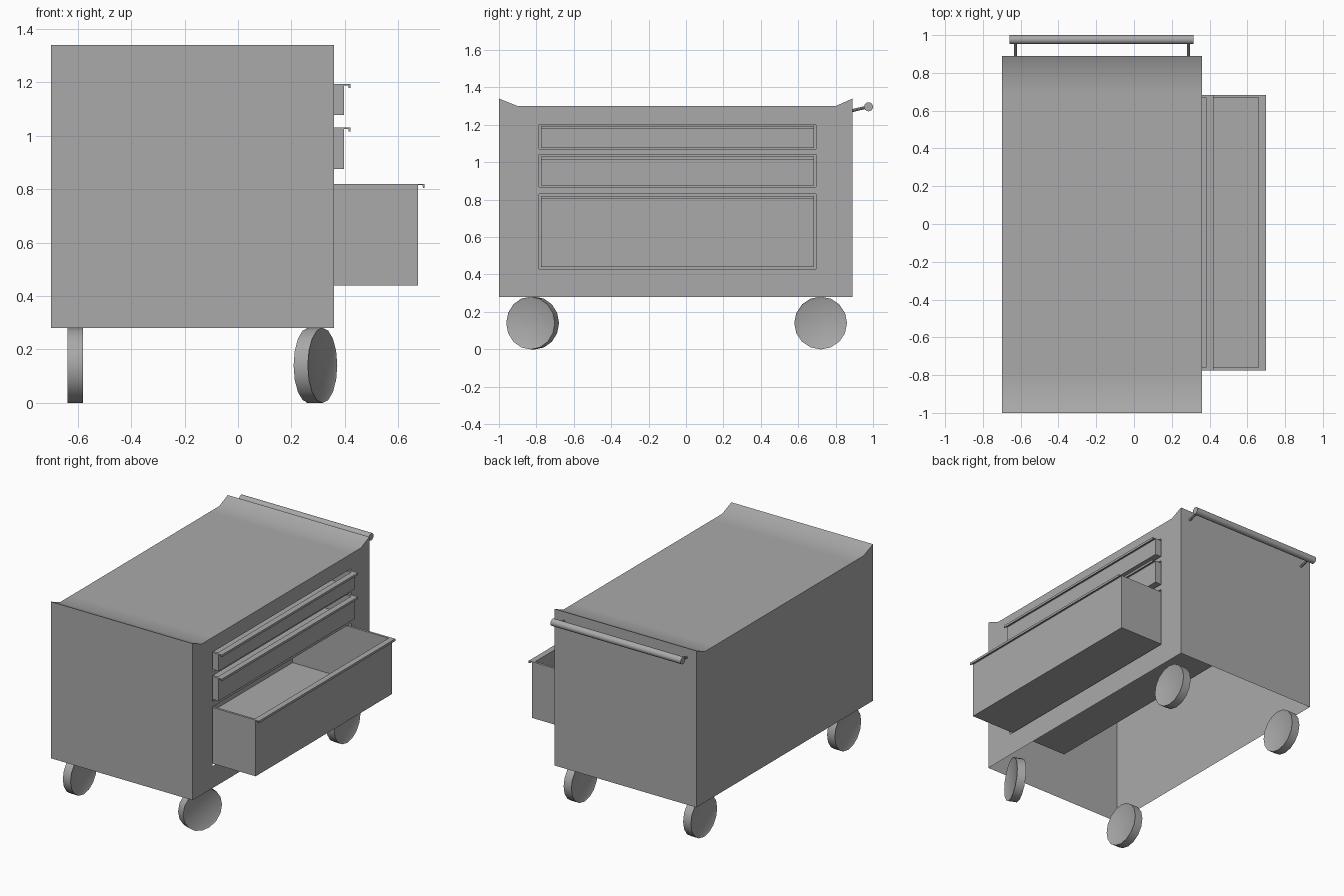
import bpy
import bmesh
import math
from mathutils import Matrix, Vector

cube = bpy.data.objects.get("Cube")
if cube:
    bpy.data.objects.remove(cube, do_unlink=True)

grey = bpy.data.materials.new("plain_grey")
grey.use_nodes = True
grey.diffuse_color = (0.4, 0.4, 0.4, 1)
grey.node_tree.nodes["Principled BSDF"].inputs["Base Color"].default_value = (0.4, 0.4, 0.4, 1)


def finish(name, bm, smooth=False):
    mesh = bpy.data.meshes.new(name)
    bm.to_mesh(mesh)
    bm.free()
    mesh.materials.append(grey)
    obj = bpy.data.objects.new(name, mesh)
    bpy.context.collection.objects.link(obj)
    if smooth:
        bpy.ops.object.select_all(action='DESELECT')
        obj.select_set(True)
        bpy.context.view_layer.objects.active = obj
        bpy.ops.object.shade_smooth_by_angle(angle=math.radians(35))
    return obj


def add_face(bm, points, outward):
    face = bm.faces.new([bm.verts.new(p) for p in points])
    face.normal_update()
    if face.normal.dot(Vector(outward)) < 0:
        face.normal_flip()


def rod(name, start, end, radius, sides):
    start, end = Vector(start), Vector(end)
    axis = end - start
    bm = bmesh.new()
    turn = axis.to_track_quat('Z', 'Y').to_matrix().to_4x4()
    bmesh.ops.create_cone(bm, cap_ends=True, segments=sides, radius1=radius, radius2=radius,
                          depth=axis.length, matrix=Matrix.Translation((start + end) / 2) @ turn)
    return finish(name, bm, True)


# Cabinet shell: open underneath, raised top lips, drawer openings in the left side
X0, X1, BASE, TOP, RAISED = -0.70, 0.36, 0.28, 1.30, 1.34
ys = [-1.0, -0.9, -0.786, 0.695, 0.8, 0.89]
zs = [BASE, 0.43, 0.83, 0.867, 1.04, 1.07, 1.20, TOP]


def rise(y, z):
    return RAISED if z == TOP and y in (ys[0], ys[-1]) else z


bm = bmesh.new()
for i, (ya, yb) in enumerate(zip(ys, ys[1:])):
    for j, (za, zb) in enumerate(zip(zs, zs[1:])):
        if i == 2 and j in (1, 3, 5):
            continue
        corners = [(ya, za), (yb, za), (yb, zb), (ya, zb)]
        add_face(bm, [(X1, y, rise(y, z)) for y, z in corners], (1, 0, 0))
    add_face(bm, [(X0, y, rise(y, z)) for y, z in ((ya, BASE), (yb, BASE), (yb, TOP), (ya, TOP))], (-1, 0, 0))
    add_face(bm, [(x, y, rise(y, TOP)) for x, y in ((X0, ya), (X1, ya), (X1, yb), (X0, yb))], (0, 0, 1))
for y, way in ((ys[0], -1), (ys[-1], 1)):
    add_face(bm, [(X0, y, BASE), (X1, y, BASE), (X1, y, RAISED), (X0, y, RAISED)], (0, way, 0))
bmesh.ops.remove_doubles(bm, verts=bm.verts[:], dist=0.0005)
finish("cabinet_shell", bm, True)

# Drawers: hollow trays with a hooked pull along the top edge
D0, D1, DEPTH, WALL = -0.775, 0.684, 0.75, 0.022


def drawer(name, front, low, high):
    bm = bmesh.new()
    size = Matrix.Diagonal((DEPTH, D1 - D0, high - low, 1))
    centre = Matrix.Translation((front - DEPTH / 2, (D0 + D1) / 2, (low + high) / 2))
    bmesh.ops.create_cube(bm, size=1, matrix=centre @ size)
    top = max(bm.faces, key=lambda f: f.calc_center_median().z)
    bmesh.ops.inset_region(bm, faces=[top], thickness=WALL)
    floor = bmesh.ops.extrude_discrete_faces(bm, faces=[top])["faces"][0]
    bmesh.ops.translate(bm, verts=floor.verts[:], vec=(0, 0, low + WALL - high))
    finish(name + "_drawer", bm)

    bm = bmesh.new()
    profile = [(0, 0), (0.024, 0), (0.024, -0.015), (0.018, -0.015), (0.016, -0.005), (0, -0.005)]
    face = bm.faces.new([bm.verts.new((front + x, D0, high + z)) for x, z in profile])
    swept = bmesh.ops.extrude_face_region(bm, geom=[face])["geom"]
    bmesh.ops.translate(bm, vec=(0, D1 - D0, 0),
                        verts=[v for v in swept if isinstance(v, bmesh.types.BMVert)])
    bmesh.ops.recalc_face_normals(bm, faces=bm.faces[:])
    finish(name + "_drawer_pull", bm)


drawer("lower", 0.675, 0.44, 0.82)
drawer("middle", 0.397, 0.875, 1.03)
drawer("upper", 0.397, 1.077, 1.193)


# Wheels: discs with slightly sunken caps; the front left one is swivelled
def wheel(name, x, y, swivel=0):
    bm = bmesh.new()
    turn = Matrix.Rotation(math.radians(swivel), 4, 'Z') @ Matrix.Rotation(math.pi / 2, 4, 'Y')
    place = Matrix.Translation((x, y, 0.14)) @ turn
    bmesh.ops.create_cone(bm, cap_ends=True, segments=16, radius1=0.141, radius2=0.141, depth=0.058, matrix=place)
    caps = [f for f in bm.faces if len(f.verts) > 4]
    bmesh.ops.inset_individual(bm, faces=caps, thickness=0.013, depth=-0.006)
    finish(name, bm, True)


wheel("front_right_wheel", -0.61, -0.82)
wheel("back_right_wheel", -0.61, 0.72)
wheel("front_left_wheel", 0.29, -0.82, -23)
wheel("back_left_wheel", 0.285, 0.72)

# Push handle at the back
rod("handle_bar", (-0.66, 0.976, 1.296), (0.315, 0.976, 1.296), 0.024, 16)
for side, x in (("right", -0.627), ("left", 0.288)):
    rod(side + "_handle_bracket", (x, 0.885, 1.275), (x, 0.97, 1.295), 0.008, 8)
